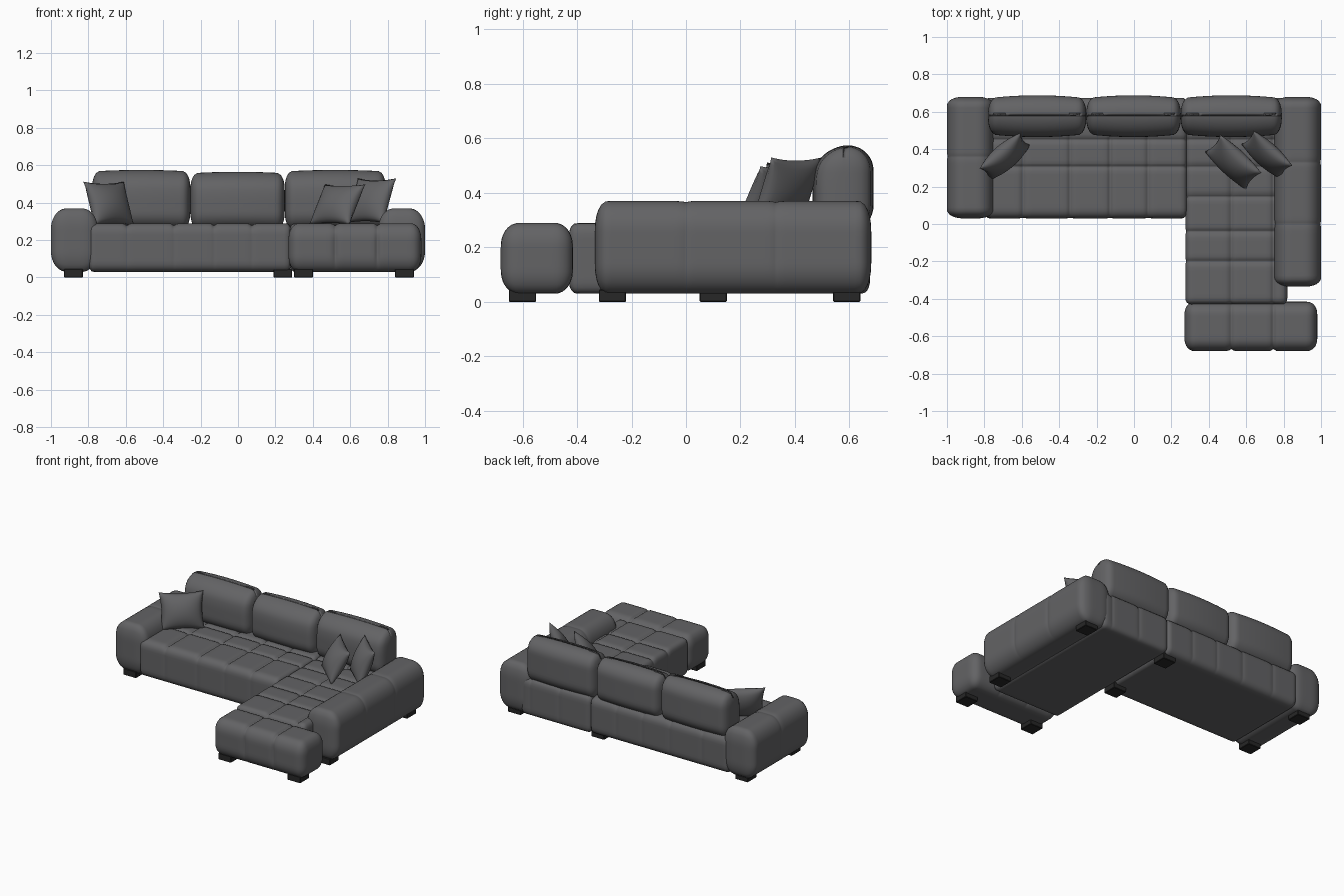
import bpy, bmesh, math
from mathutils import Vector

if "Cube" in bpy.data.objects:
    bpy.data.objects.remove(bpy.data.objects["Cube"], do_unlink=True)


def material(name, color):
    m = bpy.data.materials.new(name)
    m.use_nodes = True
    m.diffuse_color = color
    bsdf = m.node_tree.nodes["Principled BSDF"]
    bsdf.inputs["Base Color"].default_value = color
    bsdf.inputs["Roughness"].default_value = 0.8
    return m


fabric = material("charcoal fabric", (0.125, 0.125, 0.13, 1))
black = material("black leg", (0.02, 0.02, 0.02, 1))


def finish(bm, name, mat, center, smooth=True):
    bmesh.ops.recalc_face_normals(bm, faces=bm.faces)
    for f in bm.faces:
        f.smooth = smooth
    me = bpy.data.meshes.new(name)
    bm.to_mesh(me)
    bm.free()
    me.materials.append(mat)
    ob = bpy.data.objects.new(name, me)
    ob.location = center
    bpy.context.collection.objects.link(ob)
    return ob


def soft_block(name, xr, yr, zr, radii, seams=((), ()), depth=0.012, side=1.0, shape=None):
    """Rounded upholstered block; seams lists the x and y positions of stitched grooves."""
    center = Vector([sum(r) / 2 for r in (xr, yr, zr)])
    half = Vector([(r[1] - r[0]) / 2 for r in (xr, yr, zr)])
    bm = bmesh.new()
    bmesh.ops.create_cube(bm, size=2)
    bmesh.ops.scale(bm, vec=half, verts=bm.verts)
    local = [[s - center[a] for s in seams[a]] for a in range(2)] + [[]]

    # Lattice cuts: even spacing, with extra cuts along every groove
    for a in range(3):
        n = math.ceil(2 * half[a] / 0.02)
        cuts = [-half[a] + 2 * half[a] * i / n for i in range(1, n)]
        cuts = [c for c in cuts if all(abs(c - s) > 0.018 for s in local[a])]
        for s in local[a]:
            cuts += [s - 0.012, s - 0.006, s, s + 0.006, s + 0.012]
        axis = Vector([float(i == a) for i in range(3)])
        for c in cuts:
            bmesh.ops.bisect_plane(bm, geom=bm.verts[:] + bm.edges[:] + bm.faces[:],
                                   plane_co=axis * c, plane_no=axis, dist=1e-5)

    # Round the corners, then press the grooves in
    for v in bm.verts:
        p = v.co.copy()
        core = Vector([max(-(h - r), min(h - r, q)) for q, h, r in zip(p, half, radii)])
        n = Vector([(q - c) / r for q, c, r in zip(p, core, radii)]).normalized()
        co = core + Vector([d * r for d, r in zip(n, radii)])
        weight = max(n.z, side * (1 - abs(n.z)), 0)
        for a in range(2):
            for s in local[a]:
                co -= n * depth * weight * (1 - abs(n[a])) * math.exp(-((p[a] - s) / 0.011) ** 2)
        v.co = shape(co, half) if shape else co
    return finish(bm, name, fabric, center)


def back_shape(co, half):
    """Bow a back cushion along its width and tip its top backwards."""
    u, w = co.x / half.x, co.z / half.z
    y = co.y * (1 - 0.14 * u * u)
    if co.y < 0:
        y += 0.035 * max(w, 0) ** 2
    return Vector((co.x, y, co.z - 0.008 * u * u * max(w, 0)))


def pillow(name, center, width, height, thick, lean, turn):
    """Scatter pillow with pointed corners and slightly hollow edges."""
    bm = bmesh.new()
    for sign in (-1, 1):
        grid = bmesh.ops.create_grid(bm, x_segments=20, y_segments=20, size=1)
        for v in grid["verts"]:
            u, w = v.co.x, v.co.y
            puff = (max(0, 1 - u * u) * max(0, 1 - w * w)) ** 0.55
            v.co = (width / 2 * u * (1 - 0.1 * (1 - w * w)), sign * thick / 2 * puff,
                    height / 2 * w * (1 - 0.1 * (1 - u * u)))
    bmesh.ops.remove_doubles(bm, verts=bm.verts, dist=1e-5)
    ob = finish(bm, name, fabric, center)
    ob.rotation_euler = (-math.radians(lean), 0, math.radians(turn))


# Seats
soft_block("main_seat", (-0.8, 0.285), (0.03, 0.675), (0.03, 0.29), (0.025, 0.05, 0.05),
           ((-0.594, -0.342, -0.128, 0.075), (0.305, 0.45)), side=0.25)
soft_block("chaise_seat", (0.275, 0.82), (-0.43, 0.675), (0.03, 0.29), (0.03, 0.03, 0.045),
           ((0.52, 0.745), (-0.2, -0.04, 0.145, 0.305, 0.45)), side=0.3)
soft_block("chaise_end", (0.27, 0.98), (-0.68, -0.415), (0.03, 0.29), (0.055, 0.065, 0.085),
           ((0.52, 0.745), ()))

# Arms
arm_radii = (0.085, 0.045, 0.11)
soft_block("right_arm", (-1, -0.75), (0.03, 0.68), (0.03, 0.37), arm_radii,
           ((), (0.36,)), depth=0.004)
soft_block("left_arm", (0.75, 1), (-0.335, 0.68), (0.03, 0.37), arm_radii,
           ((), (0.0, 0.33)), depth=0.004)

# Back cushions
for name, x0, x1, top in (("right", -0.78, -0.255, 0.575), ("middle", -0.255, 0.25, 0.565),
                          ("left", 0.25, 0.79, 0.575)):
    soft_block(name + "_back_cushion", (x0, x1), (0.465, 0.688), (0.26, top),
               (0.04, 0.095, 0.09), shape=back_shape)

# Scatter pillows
pillow("right_pillow", (-0.69, 0.36, 0.395), 0.29, 0.25, 0.12, 20, 41)
pillow("front_left_pillow", (0.53, 0.33, 0.39), 0.30, 0.25, 0.12, 30, -43)
pillow("rear_left_pillow", (0.71, 0.37, 0.41), 0.28, 0.26, 0.11, 22, -42)

# Legs
legs = [(x, y) for x in (-0.88, 0.24) for y in (0.1, 0.59)]
legs += [(0.89, 0.59), (0.89, -0.27), (0.89, -0.6), (0.35, -0.6)]
for i, (x, y) in enumerate(legs):
    bm = bmesh.new()
    bmesh.ops.create_cube(bm, size=1)
    bmesh.ops.scale(bm, vec=(0.1, 0.1, 0.045), verts=bm.verts)
    bmesh.ops.bevel(bm, geom=bm.edges[:], offset=0.003, segments=1, affect='EDGES')
    finish(bm, f"leg_{i + 1}", black, (x, y, 0.0225), smooth=False)
